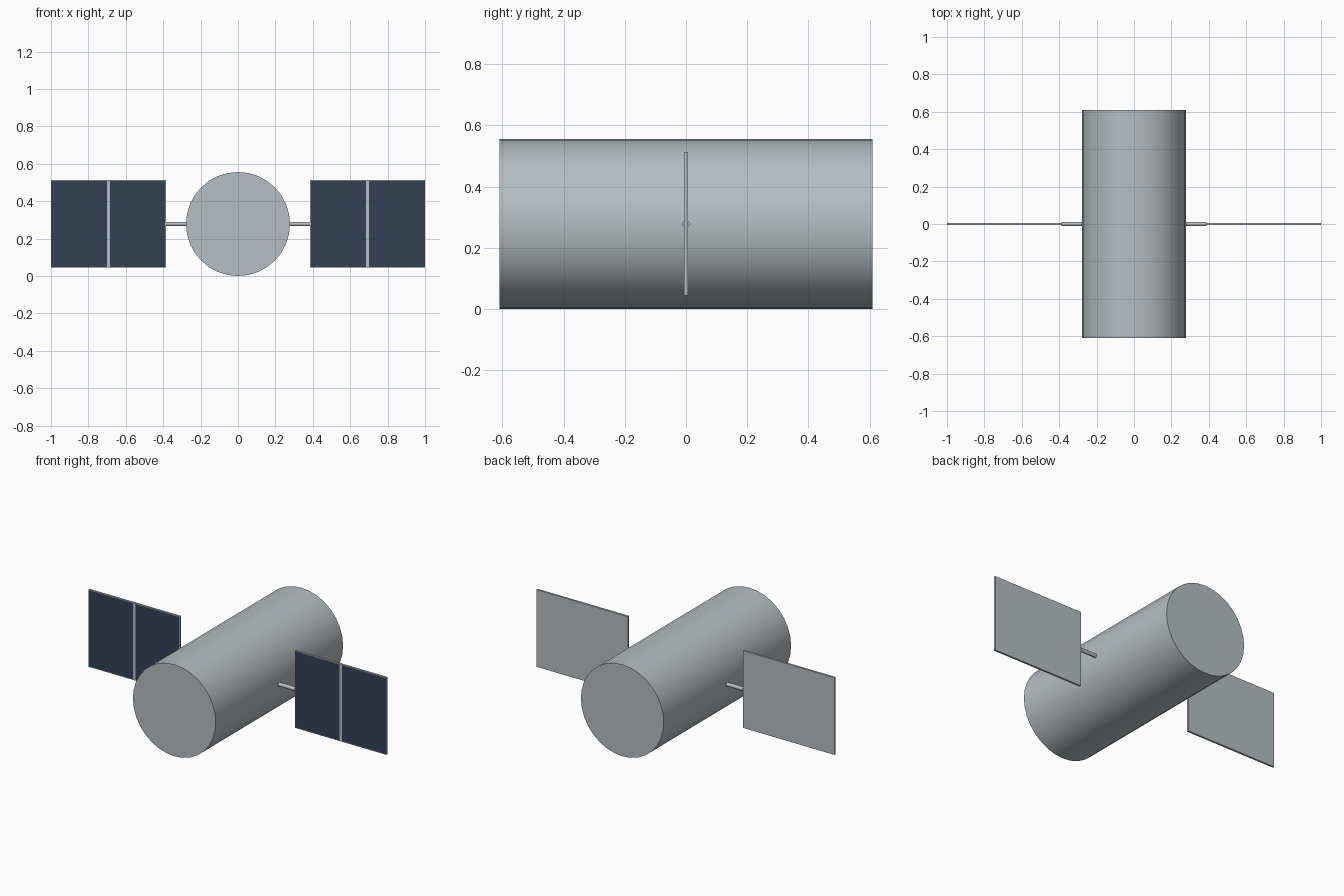
import bpy, bmesh, math
from mathutils import Vector

cube = bpy.data.objects.get("Cube")
if cube:
    bpy.data.objects.remove(cube, do_unlink=True)


def material(name, rgb):
    m = bpy.data.materials.new(name)
    m.use_nodes = True
    m.diffuse_color = (*rgb, 1)
    m.node_tree.nodes["Principled BSDF"].inputs["Base Color"].default_value = (*rgb, 1)
    return m


GREY = material("satellite grey", (0.47, 0.51, 0.535))
NAVY = material("solar cell navy", (0.032, 0.053, 0.09))
MID_Z = 0.278


def cylinder(name, radius, length, sides, location, rotation):
    bpy.ops.mesh.primitive_cylinder_add(vertices=sides, radius=radius, depth=length,
                                        location=location, rotation=rotation)
    obj = bpy.context.object
    obj.name = name
    obj.data.materials.append(GREY)
    bpy.ops.object.shade_smooth_by_angle(angle=math.radians(35))


def solar_panel(name, side):
    width, depth, height = 0.614, 0.012, 0.468
    border, divider = 0.004, 0.008
    bm = bmesh.new()
    bmesh.ops.create_cube(bm, size=1)
    bmesh.ops.scale(bm, vec=(width, depth, height), verts=bm.verts)

    # Cut the front into a thin frame, a centre divider and two cell fields
    cuts = [((1, 0, 0), x) for x in (border - width / 2, -divider, divider, width / 2 - border)]
    cuts += [((0, 0, 1), z) for z in (border - height / 2, height / 2 - border)]
    for axis, offset in cuts:
        front = [f for f in bm.faces if f.normal.y < -0.9]
        edges = {e for f in front for e in f.edges}
        verts = {v for f in front for v in f.verts}
        bmesh.ops.bisect_plane(bm, geom=front + list(edges) + list(verts),
                               plane_co=Vector(axis) * offset, plane_no=axis)
        bm.normal_update()
    for f in bm.faces:
        c = f.calc_center_median()
        in_cell = divider < abs(c.x) < width / 2 - border and abs(c.z) < height / 2 - border
        f.material_index = int(f.normal.y < -0.9 and in_cell)

    mesh = bpy.data.meshes.new(name)
    bm.to_mesh(mesh)
    bm.free()
    mesh.materials.append(GREY)
    mesh.materials.append(NAVY)
    obj = bpy.data.objects.new(name, mesh)
    obj.location = (side * (1 - width / 2), 0, MID_Z + 0.001)
    bpy.context.collection.objects.link(obj)


# Main body
cylinder("body", MID_Z, 1.22, 32, (0, 0, MID_Z), (math.pi / 2, 0, 0))

# Struts and solar panels on both sides
for label, side in (("left", 1), ("right", -1)):
    cylinder(label + "_strut", 0.012, 0.13, 16, (side * 0.322, 0, MID_Z), (0, math.pi / 2, 0))
    solar_panel(label + "_solar_panel", side)
